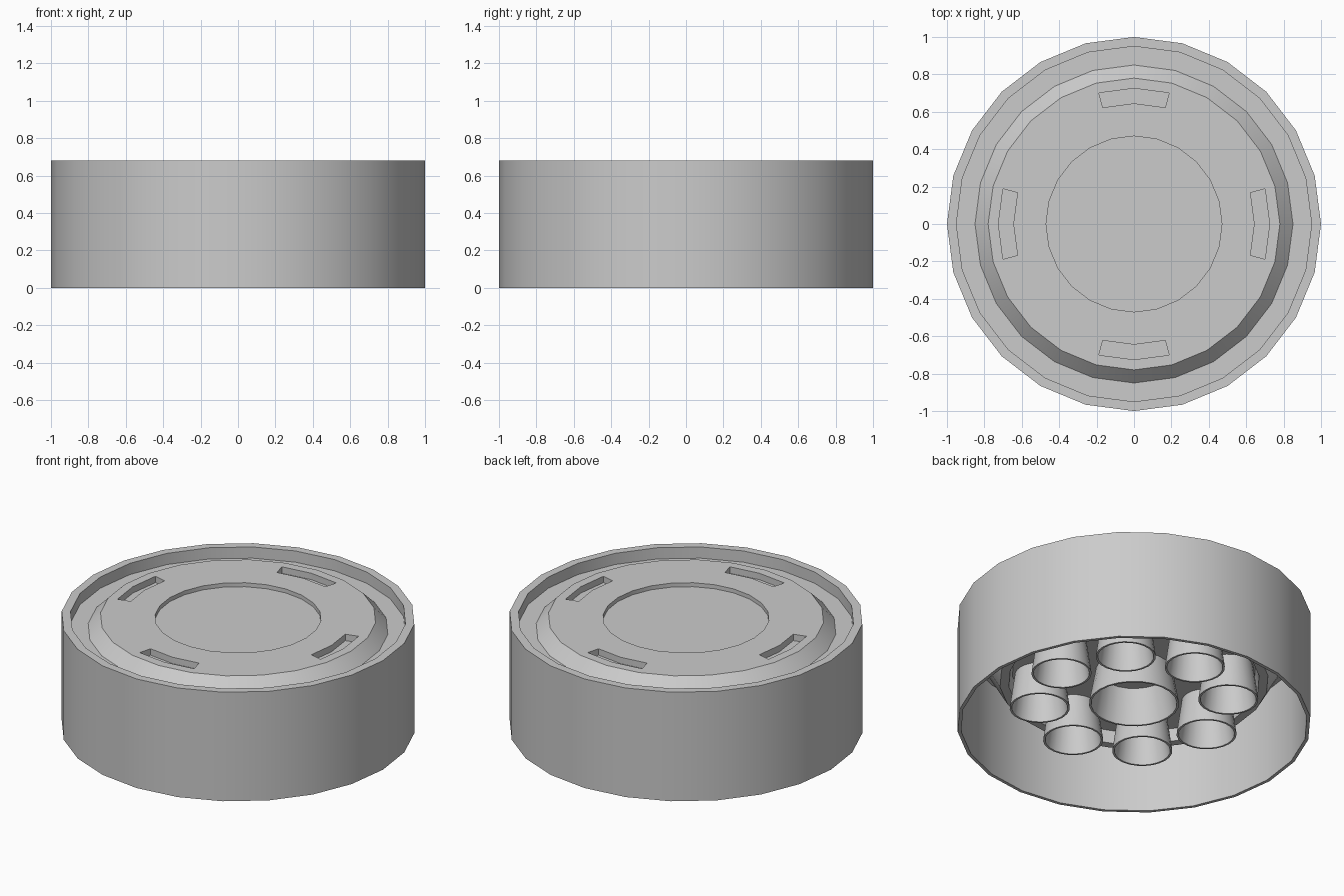
import bpy, math
from mathutils import Matrix, Vector

if "Cube" in bpy.data.objects:
    bpy.data.objects.remove(bpy.data.objects["Cube"])


def finish(name, verts, faces):
    mesh = bpy.data.meshes.new(name)
    mesh.from_pydata(verts, [], faces)
    ob = bpy.data.objects.new(name, mesh)
    bpy.context.collection.objects.link(ob)
    bpy.ops.object.select_all(action='DESELECT')
    ob.select_set(True)
    bpy.context.view_layer.objects.active = ob
    bpy.ops.object.mode_set(mode='EDIT')
    bpy.ops.mesh.select_all(action='SELECT')
    bpy.ops.mesh.normals_make_consistent(inside=False)
    bpy.ops.object.mode_set(mode='OBJECT')
    return ob


def lathe(name, profile, n=24, centre=(0, 0)):
    """Revolve a closed (radius, z) profile; radius 0 becomes a pole."""
    verts, faces, rows = [], [], []
    for r, z in profile:
        start = len(verts)
        count = 1 if r == 0 else n
        for i in range(count):
            a = math.tau * i / n
            verts.append((centre[0] + r * math.cos(a), centre[1] + r * math.sin(a), z))
        rows.append([start + i % count for i in range(n)])
    for p, q in zip(rows, rows[1:] + rows[:1]):
        for i in range(n):
            j = (i + 1) % n
            f = list(dict.fromkeys((p[i], p[j], q[j], q[i])))
            if len(f) > 2:
                faces.append(f)
    return finish(name, verts, faces)


def smooth(ob):
    bpy.context.view_layer.objects.active = ob
    ob.select_set(True)
    bpy.ops.object.shade_smooth_by_angle(angle=math.radians(30))


# shell, top channel, raised platform with shallow dish, and engine deck below
body = lathe("body", [
    (0, 0.655), (0.47, 0.655), (0.47, 0.68), (0.78, 0.68), (0.85, 0.61),
    (0.95, 0.61), (0.95, 0.68), (1.0, 0.68), (1.0, 0.0), (0.98, 0.0),
    (0.98, 0.58), (0.93, 0.58), (0.76, 0.28), (0.71, 0.28), (0.69, 0.35), (0, 0.35)])

# curved slots cut into the platform
for k in range(4):
    verts = []
    for z in (0.64, 0.75):
        for r in (0.645, 0.725):
            for d in (-15, 0, 15):
                a = math.radians(90 * k + d)
                verts.append((r * math.cos(a), r * math.sin(a), z))
    faces = []
    for o in (0, 1):
        faces += [(o, o + 1, o + 4, o + 3), (o + 6, o + 7, o + 10, o + 9),
                  (o, o + 1, o + 7, o + 6), (o + 3, o + 4, o + 10, o + 9)]
    faces += [(0, 3, 9, 6), (2, 5, 11, 8)]
    cutter = finish(f"slot_cutter_{k}", verts, faces)
    cutter.hide_render = True
    mod = body.modifiers.new("slot", 'BOOLEAN')
    mod.operation, mod.solver, mod.object = 'DIFFERENCE', 'EXACT', cutter
    bpy.ops.object.select_all(action='DESELECT')
    body.select_set(True)
    bpy.context.view_layer.objects.active = body
    bpy.ops.object.modifier_apply(modifier=mod.name)
    bpy.data.objects.remove(cutter)
smooth(body)


# flared open nozzles under the deck
def nozzle(name, r, top, centre=(0, 0)):
    smooth(lathe(name, [(0, top), (top_ratio * r, top), (r, 0.134), (r - 0.012, 0.134),
                        (top_ratio * r - 0.012, top - 0.02), (0, top - 0.02)], 24, centre))


top_ratio = 0.8
nozzle("centre_nozzle", 0.255, 0.42)
for k in range(8):
    a = math.radians(45 * k)
    nozzle(f"outer_nozzle_{k}", 0.17, 0.38, (0.535 * math.cos(a), 0.535 * math.sin(a)))
